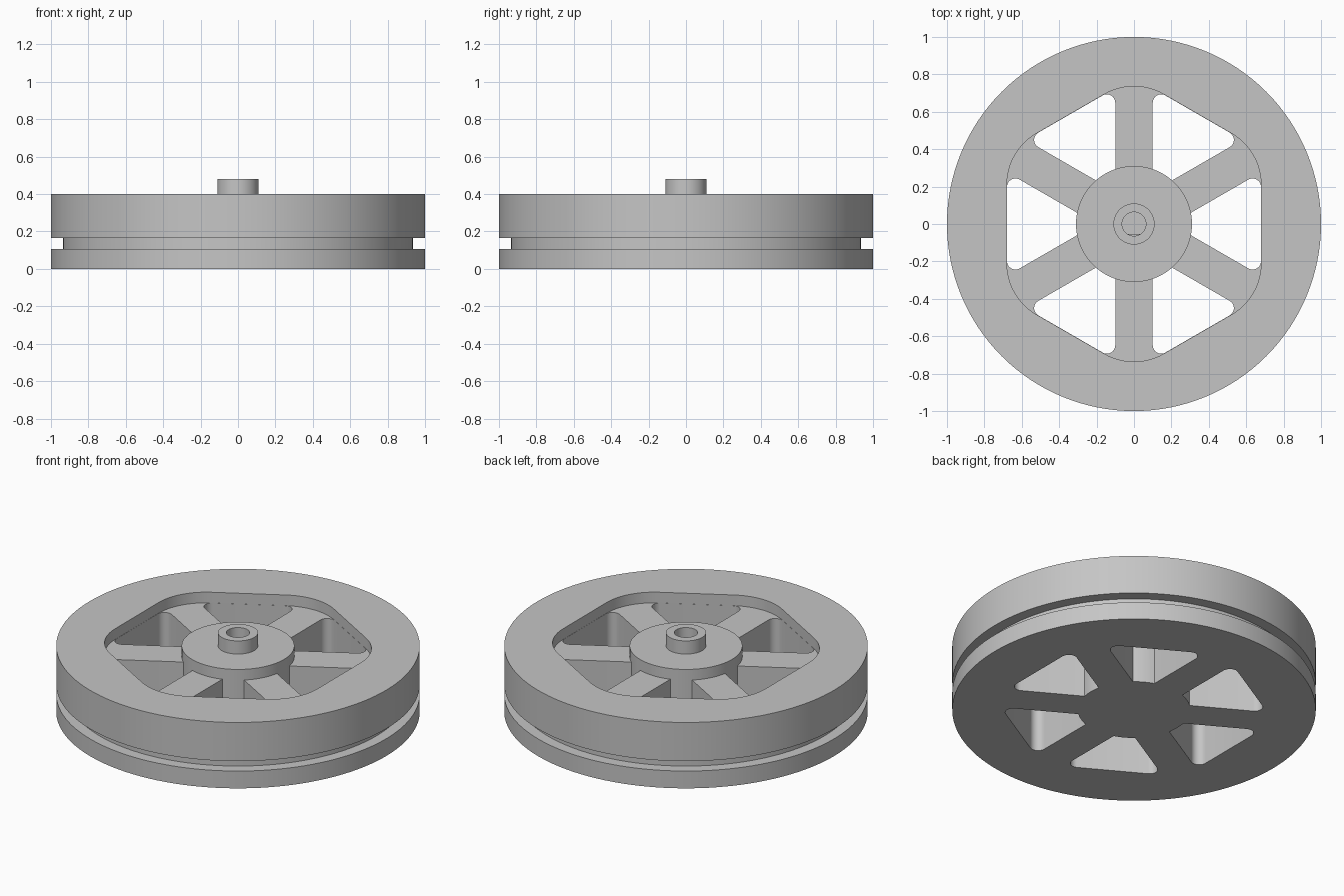
import bpy, bmesh
from math import cos, sin, pi, radians

cube = bpy.data.objects.get("Cube")
if cube:
    bpy.data.objects.remove(cube, do_unlink=True)

HUB_R, SPOKE_TOP, RIM_TOP = 0.31, 0.335, 0.4

grey = bpy.data.materials.new("plain grey")
grey.use_nodes = True
colour = (0.56, 0.56, 0.56, 1)
grey.diffuse_color = colour
grey.node_tree.nodes["Principled BSDF"].inputs["Base Color"].default_value = colour


def finish(bm, name):
    bmesh.ops.recalc_face_normals(bm, faces=bm.faces)
    mesh = bpy.data.meshes.new(name)
    bm.to_mesh(mesh)
    bm.free()
    mesh.materials.append(grey)
    obj = bpy.data.objects.new(name, mesh)
    bpy.context.collection.objects.link(obj)
    return obj


def prism(name, outline, z0, z1):
    bm = bmesh.new()
    face = bm.faces.new([bm.verts.new((x, y, z0)) for x, y in outline])
    new = bmesh.ops.extrude_face_region(bm, geom=[face])["geom"]
    verts = [v for v in new if isinstance(v, bmesh.types.BMVert)]
    bmesh.ops.translate(bm, verts=verts, vec=(0, 0, z1 - z0))
    return finish(bm, name)


def lathe(name, profile, steps):
    bm = bmesh.new()
    rings = [[bm.verts.new((r * cos(2 * pi * i / steps), r * sin(2 * pi * i / steps), z))
              for i in range(steps)] for r, z in profile]
    for a, b in zip(rings, rings[1:]):
        for i in range(steps):
            j = (i + 1) % steps
            bm.faces.new((a[i], a[j], b[j], b[i]))
    bm.faces.new(rings[0])
    bm.faces.new(rings[-1])
    return finish(bm, name)


def arc(cx, cy, r, start, end, steps):
    angles = [radians(start + (end - start) * i / steps) for i in range(steps + 1)]
    return [(cx + r * cos(a), cy + r * sin(a)) for a in angles]


def combine(target, tool, operation):
    mod = target.modifiers.new("combine", 'BOOLEAN')
    mod.operation, mod.object, mod.solver = operation, tool, 'EXACT'
    bpy.context.view_layer.objects.active = target
    bpy.ops.object.modifier_apply(modifier=mod.name)
    bpy.data.objects.remove(tool, do_unlink=True)


# Solid wheel with belt groove and raised centre boss
wheel = lathe("spoked_wheel", [(1, 0), (1, 0.105), (0.935, 0.105), (0.935, 0.165),
                               (1, 0.165), (1, RIM_TOP), (0.11, RIM_TOP), (0.11, 0.48)], 128)

# Rounded hexagonal recess above the spokes
corner_r, flat = 0.32, 0.68
reach = (flat - corner_r) / cos(pi / 6)
recess = []
for k in range(6):
    a = 30 + 60 * k
    recess += arc(reach * cos(radians(a)), reach * sin(radians(a)), corner_r, a - 30, a + 30, 12)
opening = prism("recess_cutter", recess, SPOKE_TOP, 0.45)

# Six rounded triangular windows, leaving parallel-sided spokes
fillet, edge = 0.045, flat - 0.001
cx = edge - fillet
cy = cx * sin(pi / 6) / cos(pi / 6) - (0.1 + fillet) / cos(pi / 6)
window = ([(0.2, 0)] + arc(cx, -cy, fillet, -120, 0, 10) + arc(cx, cy, fillet, 0, 120, 10))
for k in range(6):
    c, s = cos(k * pi / 3), sin(k * pi / 3)
    turned = [(x * c - y * s, x * s + y * c) for x, y in window]
    combine(opening, prism("window_cutter", turned, -0.1, 0.37), 'UNION')

# Keep the hub solid, then open the wheel
combine(opening, lathe("hub_keeper", [(HUB_R, -0.2), (HUB_R, 0.6)], 96), 'DIFFERENCE')
combine(wheel, opening, 'DIFFERENCE')

# Blind shaft bore with a flat on its front side
combine(wheel, lathe("bore_cutter", [(0.064, 0.08), (0.064, 0.6)], 48), 'DIFFERENCE')
key = [(-0.06, -0.08), (0.06, -0.08), (0.06, -0.053), (-0.06, -0.053)]
combine(wheel, prism("bore_flat", key, 0.05, 0.42), 'UNION')

# Single material, smooth curves with crisp edges
wheel.data.materials.clear()
wheel.data.materials.append(grey)
for poly in wheel.data.polygons:
    poly.material_index = 0
bpy.ops.object.select_all(action='DESELECT')
wheel.select_set(True)
bpy.context.view_layer.objects.active = wheel
bpy.ops.object.shade_smooth_by_angle(angle=radians(30))
